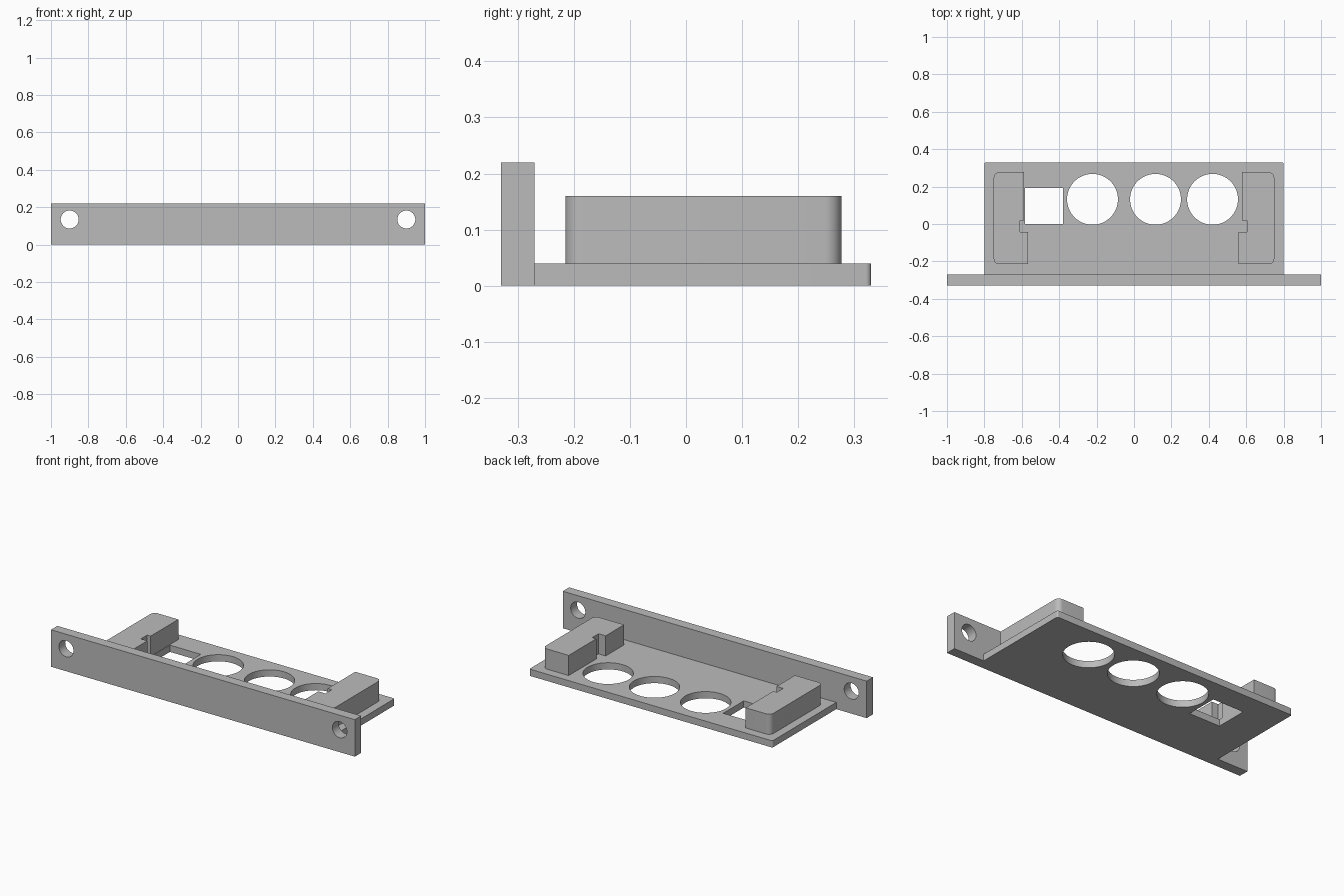
import bpy, bmesh, math
from mathutils import Matrix, Vector

default = bpy.data.objects.get("Cube")
if default:
    bpy.data.objects.remove(default, do_unlink=True)

grey = bpy.data.materials.new("plain grey")
grey.use_nodes = True
colour = (0.5, 0.5, 0.5, 1)
grey.diffuse_color = colour
grey.node_tree.nodes["Principled BSDF"].inputs["Base Color"].default_value = colour


def finish(name, bm):
    bmesh.ops.recalc_face_normals(bm, faces=bm.faces)
    mesh = bpy.data.meshes.new(name)
    bm.to_mesh(mesh)
    bm.free()
    mesh.materials.append(grey)
    obj = bpy.data.objects.new(name, mesh)
    bpy.context.collection.objects.link(obj)
    return obj


def add_box(bm, x0, x1, y0, y1, z0, z1):
    size = Vector((x1 - x0, y1 - y0, z1 - z0))
    centre = Vector((x0 + x1, y0 + y1, z0 + z1)) / 2
    bmesh.ops.create_cube(bm, size=1, matrix=Matrix.Translation(centre) @ Matrix.Diagonal(size).to_4x4())


def add_cylinder(bm, centre, radius, depth, rotation=Matrix()):
    bmesh.ops.create_cone(bm, cap_ends=True, segments=64, radius1=radius, radius2=radius,
                          depth=depth, matrix=Matrix.Translation(centre) @ rotation)


def round_uprights(bm, radius, rule):
    # Round the vertical edges that satisfy a position rule
    edges = [e for e in bm.edges
             if abs(e.verts[0].co.z - e.verts[1].co.z) > 0.01 and rule(e.verts[0].co)]
    bmesh.ops.bevel(bm, geom=edges, offset=radius, segments=8, profile=0.5, affect='EDGES')


def select_only(obj):
    bpy.ops.object.select_all(action='DESELECT')
    obj.select_set(True)
    bpy.context.view_layer.objects.active = obj


def cut(obj, bm):
    cutter = finish("hole_cutter", bm)
    cutter.hide_render = True
    mod = obj.modifiers.new("holes", 'BOOLEAN')
    mod.operation = 'DIFFERENCE'
    mod.solver = 'EXACT'
    mod.object = cutter
    select_only(obj)
    bpy.ops.object.modifier_apply(modifier=mod.name)
    bpy.data.objects.remove(cutter, do_unlink=True)


def smooth(obj):
    select_only(obj)
    bpy.ops.object.shade_smooth_by_angle(angle=math.radians(30))


# Base plate with three round openings and one square opening
bm = bmesh.new()
add_box(bm, -0.8, 0.8, -0.27, 0.33, 0, 0.04)
round_uprights(bm, 0.01, lambda p: p.y > 0)
plate = finish("base_plate", bm)
bm = bmesh.new()
for x in (-0.222, 0.115, 0.42):
    add_cylinder(bm, (x, 0.132, 0.02), 0.136, 0.2)
add_box(bm, -0.583, -0.38, 0, 0.193, -0.1, 0.1)
cut(plate, bm)
smooth(plate)

# Front panel with a mounting hole at each end
bm = bmesh.new()
add_box(bm, -1, 1, -0.33, -0.27, 0, 0.22)
panel = finish("front_panel", bm)
bm = bmesh.new()
for x in (-0.9, 0.9):
    add_cylinder(bm, (x, -0.3, 0.134), 0.048, 0.3, Matrix.Rotation(math.pi / 2, 4, 'X'))
cut(panel, bm)
smooth(panel)


# Side holders: blocks with a stepped inner wall and a small slot
def holder(name, side, back_x, slot_x, front_x):
    outline = [(0.75, -0.215), (0.75, 0.277), (back_x, 0.277), (back_x, 0.018),
               (slot_x, 0.018), (slot_x, -0.042), (front_x, -0.042), (front_x, -0.215)]
    bm = bmesh.new()
    face = bm.faces.new([bm.verts.new((side * x, y, 0.04)) for x, y in outline])
    top = bmesh.ops.extrude_face_region(bm, geom=[face])["geom"]
    bmesh.ops.translate(bm, vec=(0, 0, 0.12),
                        verts=[v for v in top if isinstance(v, bmesh.types.BMVert)])
    round_uprights(bm, 0.03, lambda p: abs(p.x) > 0.74)
    smooth(finish(name, bm))


holder("left_holder", 1, 0.578, 0.605, 0.558)
holder("right_holder", -1, 0.587, 0.61, 0.567)
